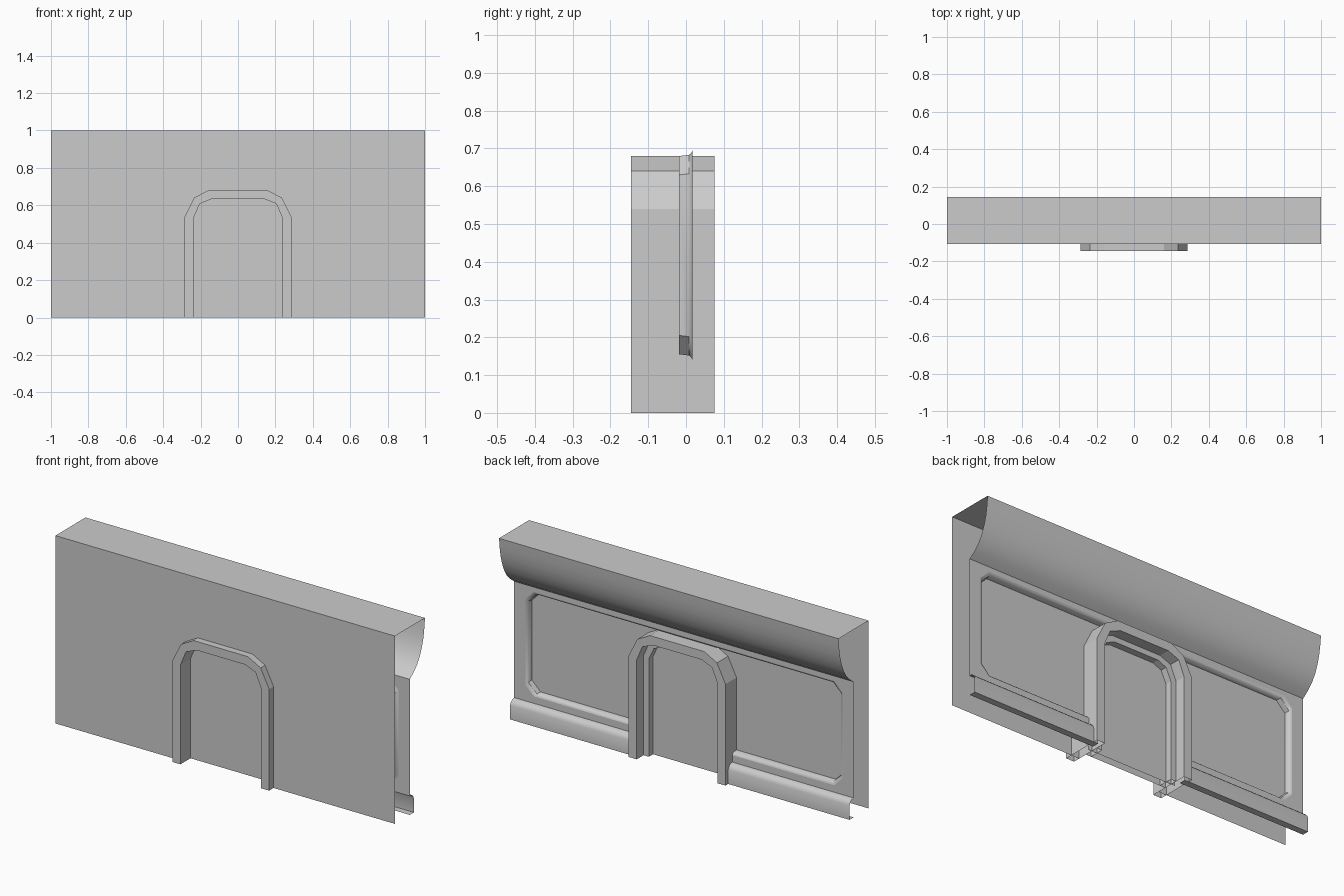
import bpy, bmesh
from mathutils import Vector

if "Cube" in bpy.data.objects:
    bpy.data.objects.remove(bpy.data.objects["Cube"])


def make(name, rows=(), polys=(), facing=(0, 1, 0), mirror=False, smooth=False, closed=False):
    """Skin successive point rows, add flat polygons, orient the sheet."""
    bm = bmesh.new()
    grid = [[bm.verts.new(p) for p in row] for row in rows]
    pairs = list(zip(grid, grid[1:]))
    if closed:
        pairs.append((grid[-1], grid[0]))
    for a, b in pairs:
        for i in range(len(a) - 1):
            bm.faces.new((a[i], a[i + 1], b[i + 1], b[i]))
    for poly in polys:
        bm.faces.new([bm.verts.new(p) for p in poly])
    bmesh.ops.remove_doubles(bm, verts=bm.verts, dist=1e-4)
    bmesh.ops.recalc_face_normals(bm, faces=bm.faces)
    if not closed:
        bm.normal_update()
        total = sum((f.normal * f.calc_area() for f in bm.faces), Vector())
        if total.dot(Vector(facing)) < 0:
            bmesh.ops.reverse_faces(bm, faces=bm.faces)
    mesh = bpy.data.meshes.new(name)
    bm.to_mesh(mesh)
    bm.free()
    ob = bpy.data.objects.new(name, mesh)
    bpy.context.collection.objects.link(ob)
    if mirror:
        mod = ob.modifiers.new("Mirror", 'MIRROR')
        mod.merge_threshold = 0.0005
    if smooth:
        bpy.context.view_layer.objects.active = ob
        ob.select_set(True)
        bpy.ops.object.shade_smooth_by_angle(angle=0.7)
        ob.select_set(False)
    return ob


def arch(half, y):
    """Full arch outline from the right-hand half profile."""
    pts = half + [(-x, z) for x, z in reversed(half)]
    return [(x, y, z) for x, z in pts]


def arch_tube(name, outer, inner, y0, y1):
    make(name, [arch(outer, y0), arch(outer, y1), arch(inner, y1), arch(inner, y0)], closed=True)


OUTER = [(.285, 0), (.285, .54), (.235, .64), (.16, .68)]
INNER = [(.238, 0), (.238, .53), (.205, .608), (.143, .633)]
STEP = [(.207, 0), (.207, .52), (.178, .583), (.13, .604)]

# Front wall sheet with the doorway notch
make("front_wall", polys=[[(-1, -.108, 0), (-1, -.108, 1), (1, -.108, 1), (1, -.108, 0)]
                          + arch(INNER, -.108)], facing=(0, -1, 0))

# Flat top
make("wall_top", polys=[[(-1, -.108, 1), (1, -.108, 1), (1, .145, 1), (-1, .145, 1)]],
     facing=(0, 0, 1))

# Door arch running through the wall, and its inner step
arch_tube("door_arch", OUTER, INNER, -.145, .075)
arch_tube("inner_arch_step", INNER, STEP, -.06, .017)
make("door_front", polys=[arch(INNER, -.06)], facing=(0, -1, 0))

# Curved cornice along the back
cornice = [(.145, 1), (.14, .95), (.132, .9), (.12, .857), (.103, .815),
           (.08, .778), (.05, .747), (.017, .722)]
make("cornice", [[(x, y, z) for y, z in cornice] for x in (-1, 1)], smooth=True)

# Baseboard, one length each side of the arch
base = [(.017, .103), (.034, .1), (.045, .09), (.052, .075), (.052, 0), (.017, 0)]
make("baseboard", [[(x, y, z) for y, z in base] for x in (.26, 1)], mirror=True, smooth=True)


# Back wall with a recessed chamfered panel and moulded edge
def panel_ring(inset, y, start=.26):
    a, lo, hi = .935 - inset, .14 + inset, .695 - inset
    c = .05
    return [(start, y, lo), (a - c, y, lo), (a, y, lo + c),
            (a, y, hi - c), (a - c, y, hi), (0, y, hi)]


wall_edge = [(.26, .017, .1), (1, .017, .1), (1, .017, .1),
             (1, .017, .722), (1, .017, .722), (0, .017, .722)]


def ring_faces(rings):
    out = []
    for a, b in zip(rings, rings[1:]):
        for i in range(len(a) - 1):
            quad = []
            for p in (a[i], a[i + 1], b[i + 1], b[i]):
                if p not in quad:
                    quad.append(p)
            out.append(quad)
    return out


make("back_wall", polys=ring_faces([wall_edge, panel_ring(0, .017)]), mirror=True)
rings = [panel_ring(i, y) for i, y in ((0, .017), (.007, .014), (.012, .008), (.015, -.018))]
make("panel_moulding", rings, mirror=True, smooth=True)
make("recessed_panel", polys=[rings[-1] + [(0, -.018, 0), (.26, -.018, 0)]], mirror=True)
